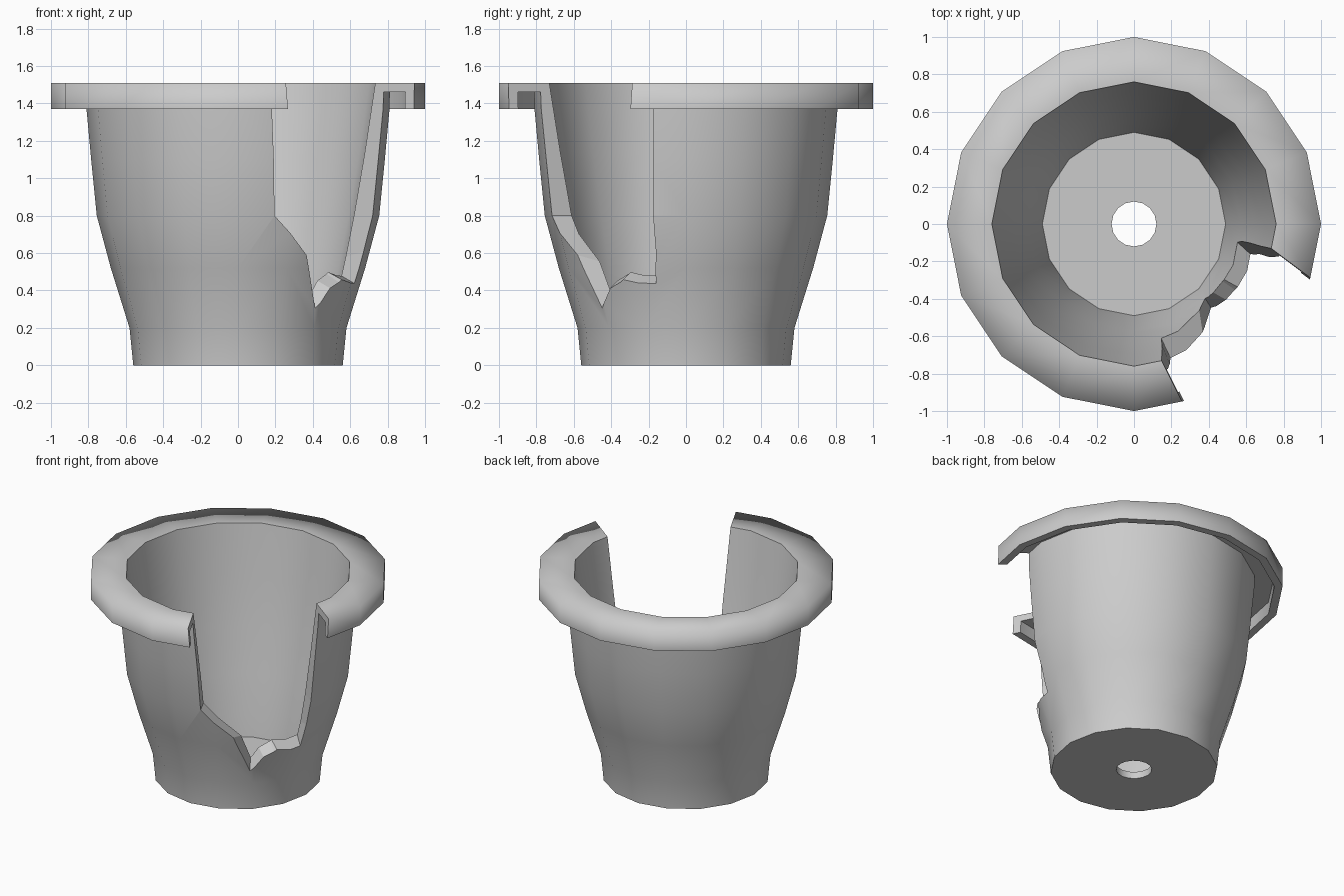
import bpy, bmesh
from math import cos, sin, pi, radians, hypot
from mathutils import Vector

if "Cube" in bpy.data.objects:
    bpy.data.objects.remove(bpy.data.objects["Cube"])

SIDES = 16

# closed cross-section (radius, height): base, outer wall, hollow rim, inner wall, floor
PROFILE = [(.12, 0), (.56, 0), (.58, .2), (.68, .52), (.755, .8), (.785, 1.1),
           (.81, 1.37), (.812, 1.46), (.945, 1.46), (.945, 1.37), (1, 1.37), (1, 1.51),
           (.76, 1.51), (.70, 1.13), (.64, .8), (.573, .48), (.515, .2), (.49, .05), (.12, .05)]

# broken edge: matching points on the inner and outer surface
BREAK = [((.14, -.75, 1.7), (.24, -.95, 1.7)),
         ((.145, -.61, .8), (.19, -.705, .8)),
         ((.385, -.405, .37), (.41, -.445, .31)),
         ((.48, -.31, .485), (.53, -.345, .45)),
         ((.55, -.095, .48), (.61, -.15, .445)),
         ((.625, -.105, .8), (.715, -.172, .8)),
         ((.74, -.12, 1.7), (.94, -.27, 1.7))]


def make_object(name, bm):
    bmesh.ops.recalc_face_normals(bm, faces=bm.faces)
    mesh = bpy.data.meshes.new(name)
    bm.to_mesh(mesh)
    bm.free()
    ob = bpy.data.objects.new(name, mesh)
    bpy.context.collection.objects.link(ob)
    return ob


def lathe(name, profile):
    bm = bmesh.new()
    rings = [[bm.verts.new((r * cos(2 * pi * i / SIDES), r * sin(2 * pi * i / SIDES), z))
              for r, z in profile] for i in range(SIDES)]
    n = len(profile)
    for i in range(SIDES):
        a, b = rings[i], rings[(i + 1) % SIDES]
        for j in range(n):
            k = (j + 1) % n
            bm.faces.new((a[j], b[j], b[k], a[k])).smooth = True
    return make_object(name, bm)


def at_radius(inner, outer, radius):
    """Point on the line inner-outer at the given distance from the axis."""
    p, q = Vector(inner), Vector(outer)
    lo, hi = -8.0, 20.0
    t_mid = -p.xy.dot((q - p).xy) / (q - p).xy.length_squared
    lo = max(lo, t_mid)
    for _ in range(50):
        t = (lo + hi) / 2
        v = p.lerp(q, t)
        if hypot(v.x, v.y) < radius:
            lo = t
        else:
            hi = t
    return p.lerp(q, lo)


def break_cutter():
    bm = bmesh.new()
    near = [bm.verts.new(at_radius(p, q, .45)) for p, q in BREAK]
    far = [bm.verts.new(at_radius(p, q, 1.4)) for p, q in BREAK]
    n = len(BREAK)
    for i in range(n):
        j = (i + 1) % n
        bm.faces.new((near[i], near[j], far[j], far[i]))
    bm.faces.new(near)
    bm.faces.new(far)
    bmesh.ops.triangulate(bm, faces=bm.faces)
    return make_object("break_cutter", bm)


# pot with the broken piece removed
pot = lathe("broken_pot", PROFILE)
cutter = break_cutter()
cutter.hide_render = True
mod = pot.modifiers.new("break", 'BOOLEAN')
mod.operation = 'DIFFERENCE'
mod.solver = 'EXACT'
mod.object = cutter
bpy.context.view_layer.update()
result = bpy.data.meshes.new_from_object(
    pot.evaluated_get(bpy.context.evaluated_depsgraph_get()))
pot.modifiers.clear()
pot.data = result
bpy.data.objects.remove(cutter)

# crisp edges everywhere except the soft outer top of the rim
bm = bmesh.new()
bm.from_mesh(result)
for e in bm.edges:
    soft_rim = all(v.co.z > 1.505 and hypot(v.co.x, v.co.y) > .96 for v in e.verts)
    e.smooth = e.calc_face_angle(0) < radians(35) or soft_rim
bm.to_mesh(result)
bm.free()
